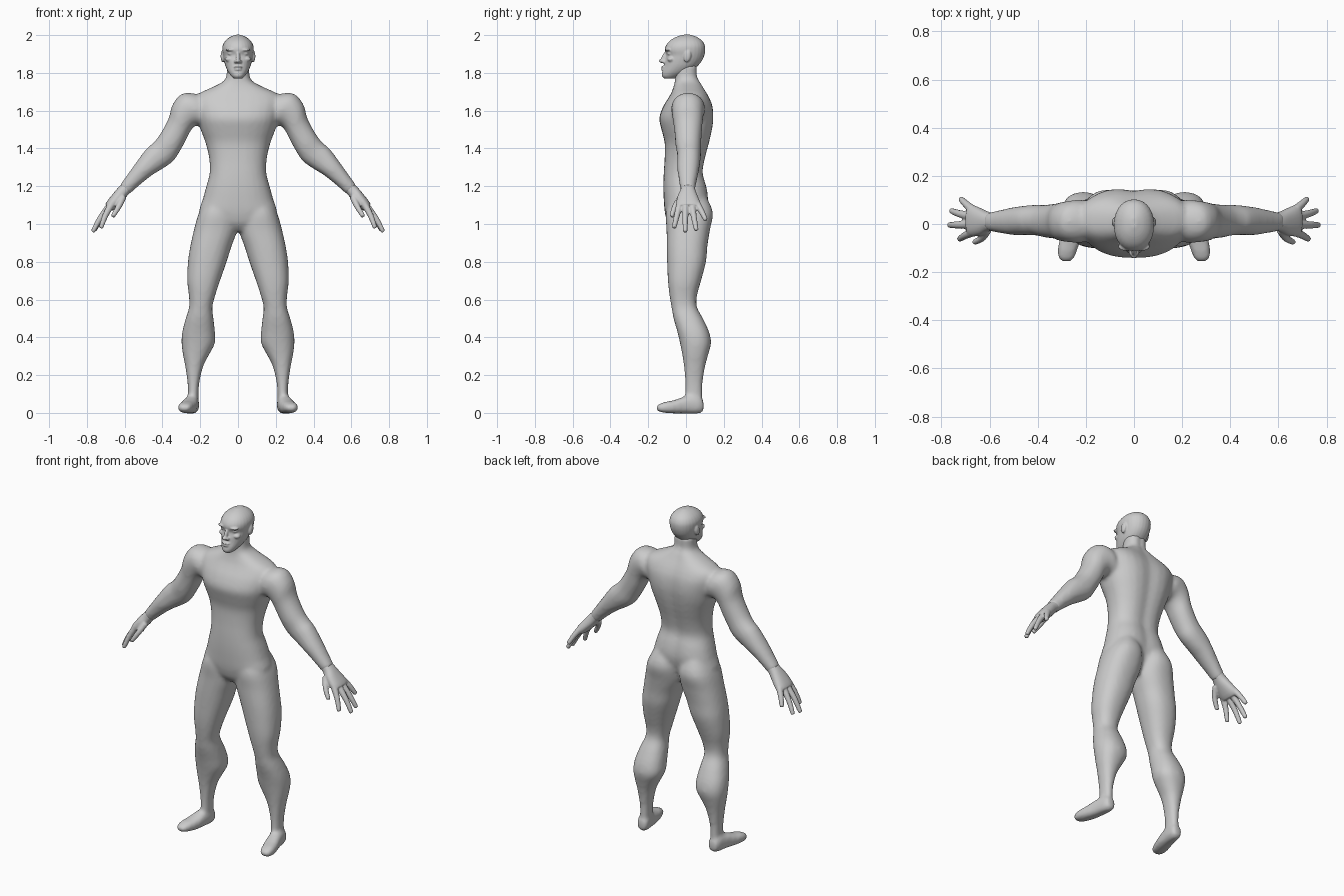
import bpy, bmesh, math
from mathutils import Vector, Matrix

V = Vector


def loft(bm, rings, p=2.3, steps=3, n=28, dent=0.0, s=1):
    """Smooth skin through rings (centre, half axis u, half axis v); s=-1 mirrors in x."""
    dense = []
    for i in range(len(rings) - 1):
        a, b, c, d = (rings[max(0, min(len(rings) - 1, i + k))] for k in (-1, 0, 1, 2))
        for k in range(steps):
            t = k / steps
            dense.append([q1 + (q2 - q0) * (t / 2) + (q0 * 2 - q1 * 5 + q2 * 4 - q3) * (t * t / 2)
                          + (q1 * 3 - q0 - q2 * 3 + q3) * (t ** 3 / 2)
                          for q0, q1, q2, q3 in zip(a, b, c, d)])
    dense.append(rings[-1])
    loops = []
    for c, u, v in dense:
        loop = []
        for k in range(n):
            a = 2 * math.pi * k / n
            cu = math.copysign(abs(math.cos(a)) ** (2 / p), math.cos(a))
            sv = math.copysign(abs(math.sin(a)) ** (2 / p), math.sin(a))
            if sv > 0:
                sv *= 1 - dent * math.exp(-(cu / 0.28) ** 2)
            q = c + u * cu + v * sv
            loop.append(bm.verts.new((q.x * s, q.y, q.z)))
        loops.append(loop)
    for a, b in zip(loops, loops[1:]):
        for k in range(n):
            bm.faces.new((a[k], a[(k + 1) % n], b[(k + 1) % n], b[k]))
    bm.faces.new(loops[0])
    bm.faces.new(loops[-1])


def level(z, x0, x1, y0, y1):
    """Horizontal ring from its extents."""
    return (V(((x0 + x1) / 2, (y0 + y1) / 2, z)), V(((x1 - x0) / 2, 0, 0)), V((0, (y1 - y0) / 2, 0)))


def slanted(xu, zu, xl, zl, y0, y1):
    """Limb ring from its upper and lower edge points in the front view."""
    return (V(((xu + xl) / 2, (y0 + y1) / 2, (zu + zl) / 2)),
            V(((xu - xl) / 2, 0, (zu - zl) / 2)), V((0, (y1 - y0) / 2, 0)))


def upright(y, x0, x1, z0, z1):
    """Ring facing front, for the foot."""
    return (V(((x0 + x1) / 2, y, (z0 + z1) / 2)), V(((x1 - x0) / 2, 0, 0)), V((0, 0, (z1 - z0) / 2)))


def tube(bm, pts, radii, s):
    pts = [V(q) for q in pts]
    t = (pts[-1] - pts[0]).normalized()
    u = t.cross(V((0, 0, 1))).normalized()
    v = t.cross(u)
    loft(bm, [(c, u * r, v * r) for c, r in zip(pts, radii)], p=2, n=14, s=s)


def blob(bm, c, r, tilt=0.0):
    m = Matrix.Translation(c) @ Matrix.Rotation(tilt, 4, 'X') @ Matrix.Diagonal((*r, 1))
    bmesh.ops.create_uvsphere(bm, u_segments=20, v_segments=12, radius=1, matrix=m)


def finish(bm, name, voxel, smooth):
    """Fuse the overlapping pieces into one smooth skin."""
    bmesh.ops.recalc_face_normals(bm, faces=bm.faces)
    me = bpy.data.meshes.new(name)
    bm.to_mesh(me)
    bm.free()
    ob = bpy.data.objects.new(name, me)
    bpy.context.collection.objects.link(ob)
    bpy.context.view_layer.objects.active = ob
    m = ob.modifiers.new("fuse", 'REMESH')
    m.mode = 'VOXEL'
    m.voxel_size = voxel
    m.use_smooth_shade = True
    m = ob.modifiers.new("soften", 'SMOOTH')
    m.factor = 0.5
    m.iterations = smooth
    for m in list(ob.modifiers):
        bpy.ops.object.modifier_apply(modifier=m.name)


# Torso: z, half width, front y, back y
body = bmesh.new()
torso = [(0.96, .06, -.06, .06), (1.0, .15, -.095, .085), (1.06, .205, -.112, .11),
         (1.13, .187, -.118, .125), (1.2, .168, -.12, .115), (1.27, .15, -.118, .095),
         (1.35, .153, -.113, .108), (1.43, .172, -.113, .13), (1.5, .198, -.13, .147),
         (1.56, .215, -.142, .155), (1.62, .23, -.122, .15), (1.66, .232, -.098, .135),
         (1.69, .21, -.08, .118), (1.72, .145, -.068, .098), (1.75, .085, -.06, .08),
         (1.78, .062, -.058, .062), (1.84, .06, -.055, .062)]
loft(body, [level(z, -w, w, f, b) for z, w, f, b in torso], p=2.35, dent=0.12)

# Legs: z, inner x, outer x, front y, back y
leg = [(1.14, .03, .165, -.08, .11), (1.06, .006, .207, -.107, .143), (.97, .004, .233, -.103, .127),
       (.88, .035, .253, -.102, .113), (.8, .06, .265, -.1, .106), (.7, .095, .269, -.096, .08),
       (.62, .121, .26, -.087, .058), (.56, .136, .259, -.077, .058), (.5, .13, .277, -.066, .09),
       (.43, .122, .295, -.046, .122), (.37, .122, .299, -.032, .133), (.31, .152, .292, -.02, .118),
       (.25, .183, .28, -.011, .102), (.16, .205, .267, -.004, .088), (.08, .21, .264, -.004, .087),
       (.03, .213, .262, 0, .082)]
# Feet: y, inner x, outer x, bottom z, top z
foot = [(.093, .215, .262, .012, .06), (.07, .206, .275, -.003, .09), (0, .21, .29, -.003, .088),
        (-.06, .22, .308, -.003, .068), (-.11, .236, .318, 0, .058), (-.14, .248, .314, .006, .048),
        (-.155, .262, .302, .012, .038)]
# Arms: upper edge x z, lower edge x z, front y, back y
arm = [(.17, 1.675, .15, 1.52, -.06, .08), (.24, 1.692, .19, 1.52, -.077, .1),
       (.3, 1.688, .225, 1.52, -.076, .097), (.347, 1.632, .25, 1.495, -.071, .09),
       (.369, 1.555, .275, 1.445, -.062, .085), (.418, 1.467, .309, 1.383, -.056, .08),
       (.452, 1.427, .343, 1.333, -.048, .08), (.488, 1.395, .4, 1.292, -.046, .077),
       (.542, 1.322, .45, 1.262, -.046, .07), (.592, 1.252, .52, 1.207, -.037, .057),
       (.628, 1.203, .575, 1.157, -.029, .048)]
for s in (1, -1):
    loft(body, [level(*r) for r in leg], s=s)
    loft(body, [upright(*r) for r in foot], p=2.6, s=s)
    loft(body, [slanted(*r) for r in arm], p=2.15, s=s)
finish(body, "body", 0.011, 6)

# Hands: palm, four spread fingers and a thumb
palm = [(.60, 1.225, .555, 1.185, -.026, .046), (.63, 1.197, .582, 1.155, -.03, .05),
        (.658, 1.165, .607, 1.125, -.045, .062), (.69, 1.125, .645, 1.085, -.052, .078),
        (.702, 1.105, .665, 1.07, -.046, .075)]
digits = [((.672, -.034, 1.1), (.702, -.048, 1.045), (.724, -.062, .985)),
          ((.68, -.002, 1.095), (.73, -.004, 1.03), (.766, -.004, .964)),
          ((.68, .032, 1.095), (.723, .042, 1.035), (.757, .054, .972)),
          ((.672, .06, 1.105), (.698, .083, 1.065), (.718, .103, 1.025)),
          ((.608, -.022, 1.145), (.63, -.057, 1.095), (.66, -.075, 1.045))]
for s, side in ((1, "left"), (-1, "right")):
    hand = bmesh.new()
    loft(hand, [slanted(*r) for r in palm], s=s)
    for a, b, c in digits:
        tip = V(c) + (V(c) - V(b)).normalized() * .007
        tube(hand, [a, b, c, tip], [.019, .0155, .012, .006], s)
    finish(hand, side + "_hand", 0.005, 3)

# Head: z, half width, front y, back y
head = bmesh.new()
skull = [(1.77, .022, -.115, -.06), (1.783, .036, -.127, -.03), (1.805, .052, -.126, .02),
         (1.835, .066, -.117, .06), (1.865, .074, -.112, .085), (1.893, .079, -.104, .097),
         (1.92, .083, -.112, .102), (1.945, .081, -.106, .1), (1.97, .067, -.086, .086),
         (1.99, .042, -.053, .058), (2.002, .012, -.015, .025)]
loft(head, [level(z, -w, w, f, b) for z, w, f, b in skull], p=2.15)
# Nose bridge, nose tip and lips
blob(head, (0, -.115, 1.882), (.011, .014, .034), -.4)
blob(head, (0, -.126, 1.864), (.014, .018, .011))
blob(head, (0, -.118, 1.831), (.024, .014, .006))
blob(head, (0, -.118, 1.818), (.021, .014, .006))
for x in (1, -1):
    blob(head, (x * .013, -.117, 1.86), (.009, .013, .009))   # nostril
    blob(head, (x * .036, -.093, 1.922), (.03, .019, .008))   # brow
    blob(head, (x * .037, -.086, 1.902), (.018, .014, .008))  # eye
    blob(head, (x * .045, -.079, 1.872), (.023, .02, .015))   # cheek
    blob(head, (x * .081, .008, 1.888), (.011, .019, .032), -.2)  # ear
finish(head, "head", 0.0045, 2)
